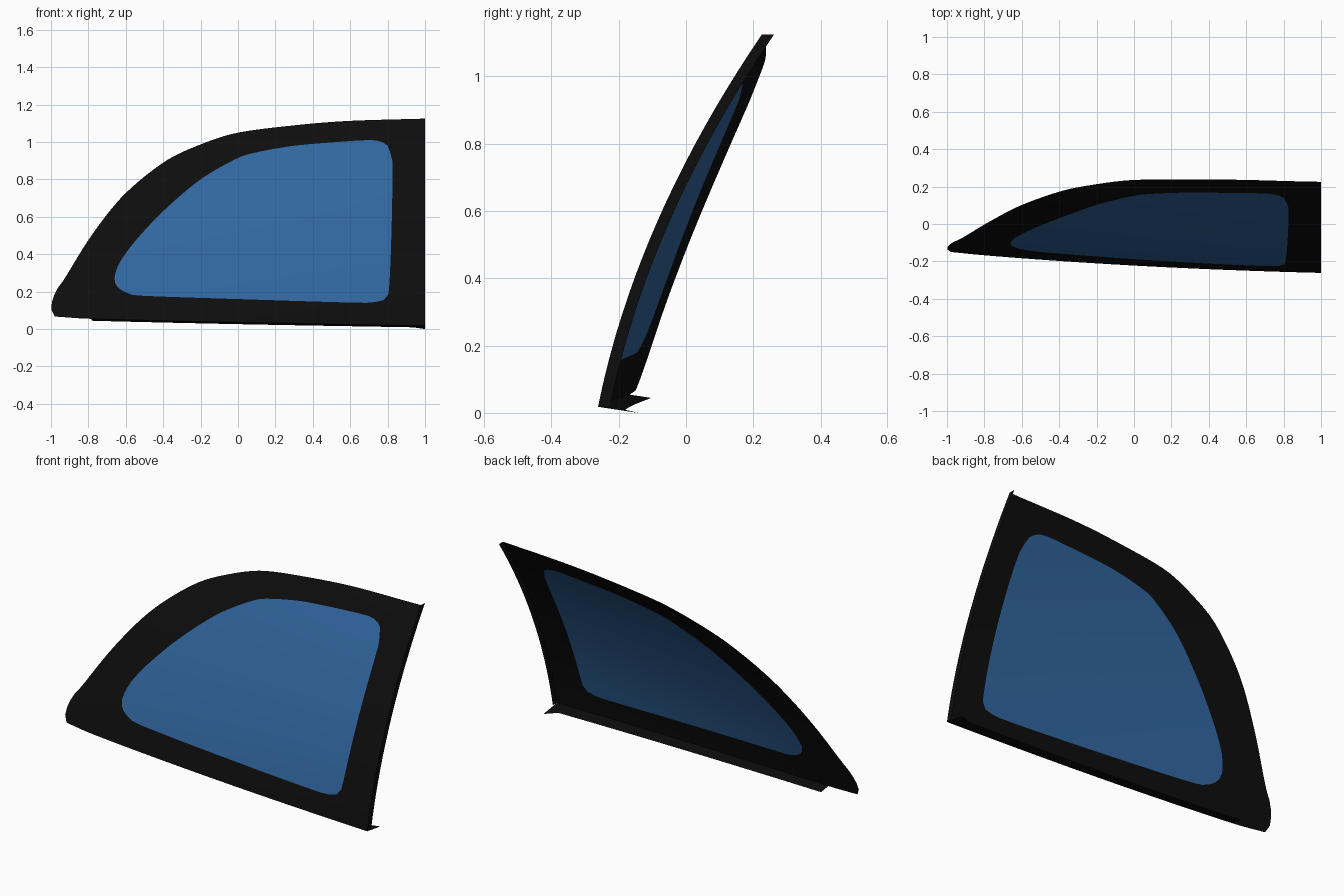
import bpy
from mathutils import Vector

if "Cube" in bpy.data.objects:
    bpy.data.objects.remove(bpy.data.objects["Cube"])


def material(name, color):
    m = bpy.data.materials.new(name)
    m.diffuse_color = (*color, 1)
    m.use_nodes = True
    m.node_tree.nodes["Principled BSDF"].inputs["Base Color"].default_value = m.diffuse_color
    return m


BLACK = material("black_trim", (0.004, 0.004, 0.004))
BLUE = material("blue_glass", (0.03, 0.13, 0.34))


def depth(x, z):
    """y of the doubly curved, leaning panel."""
    lean = -0.265 + 0.193 * z + 0.216 * z * z
    wrap = 0.034 - 0.0475 * x + 0.0135 * x * x
    return lean + wrap * (1 + 1.35 * z - 0.6 * z * z)


def on_panel(p):
    return Vector((p[0], depth(p[0], p[1]), p[1]))


def curve(points, n):
    """n points evenly spaced along a smooth curve, last point left out."""
    P = [Vector(p) for p in points]
    P = [2 * P[0] - P[1]] + P + [2 * P[-1] - P[-2]]
    fine = []
    for a, b, c, d in zip(P, P[1:], P[2:], P[3:]):
        m0, m1 = (c - a) / 2, (d - b) / 2
        L = (c - b).length
        m0 = m0.normalized() * min(m0.length, L)
        m1 = m1.normalized() * min(m1.length, L)
        for i in range(16):
            t = i / 16
            fine.append(b * (2*t**3 - 3*t*t + 1) + m0 * (t**3 - 2*t*t + t)
                        + c * (3*t*t - 2*t**3) + m1 * (t**3 - t*t))
    fine.append(P[-2])
    dist = [0]
    for a, b in zip(fine, fine[1:]):
        dist.append(dist[-1] + (b - a).length)
    out, j = [], 0
    for i in range(n):
        s = dist[-1] * i / n
        while dist[j + 1] < s:
            j += 1
        out.append(fine[j].lerp(fine[j + 1], (s - dist[j]) / (dist[j + 1] - dist[j])))
    return out


def loft(name, rows, mat, closed=False, cap=False):
    """Skin between rows of equal length."""
    n = len(rows[0])
    verts = [v for r in rows for v in r]
    faces = []
    for r in range(len(rows) - 1):
        for i in range(n if closed else n - 1):
            k = (i + 1) % n
            faces.append((r*n + i, r*n + k, (r+1)*n + k, (r+1)*n + i))
    if cap:
        verts.append(sum(rows[-1], Vector()) / n)
        c, s = len(verts) - 1, (len(rows) - 1) * n
        verts[c] = on_panel((verts[c].x, verts[c].z))
        faces += [(s + i, s + (i + 1) % n, c) for i in range(n)]
    me = bpy.data.meshes.new(name)
    me.from_pydata(verts, [], faces)
    me.materials.append(mat)
    me.shade_smooth()
    ob = bpy.data.objects.new(name, me)
    bpy.context.collection.objects.link(ob)
    return ob


# Outlines in (x, z): bottom, rear edge, arched top
COUNTS = (30, 20, 60)
outer_parts = (
    [(-.98, .067), (-.8, .055), (0, .036), (1, .018)],
    [(1, .018), (1, .55), (1, 1.125)],
    [(1, 1.125), (.6, 1.113), (.33, 1.092), (0, 1.05), (-.2, .987), (-.39, .896),
     (-.607, .72), (-.78, .505), (-.93, .265), (-.975, .2), (-1, .115), (-.98, .067)],
)
inner_parts = (
    [(-.61, .2), (-.55, .18), (0, .16), (.7, .14), (.78, .155)],
    [(.78, .155), (.805, .19), (.82, .5), (.825, .9), (.8, .98)],
    [(.8, .98), (.77, 1.0), (.72, 1.01), (.6, 1.005), (.3, .98), (.1, .945), (0, .915),
     (-.2, .8), (-.4, .63), (-.55, .47), (-.63, .36), (-.66, .28), (-.65, .23), (-.61, .2)],
)
outer = [p for part, n in zip(outer_parts, COUNTS) for p in curve(part, n)]
inner = [p for part, n in zip(inner_parts, COUNTS) for p in curve(part, n)]

# Black frame around the glass
loft("window_frame", [[on_panel(a.lerp(b, t / 4)) for a, b in zip(outer, inner)]
                      for t in range(5)], BLACK, closed=True)

# Blue glass, filled with shrinking rings
centre = Vector((0.2, 0.52))
loft("window_glass", [[on_panel(p.lerp(centre, t / 8)) for p in inner]
                      for t in range(8)], BLUE, closed=True, cap=True)

# Shallow return along the rear edge
edge = [on_panel(p) for p in outer[COUNTS[0]:COUNTS[0] + COUNTS[1] + 1]]
loft("rear_edge_return", [edge, [v + Vector((0, .036, 0)) for v in edge]], BLACK)

# Deeper lip under the bottom edge, with a pointed end at the rear corner
base = [on_panel(p) for p in outer[3:COUNTS[0] + 1]]
lip = []
for v in base:
    d = .072 + .008 * v.x
    lip.append(v + Vector((0, d, -.010)))
lip[-1] = base[-1] + Vector((0, .12, -.018))
loft("bottom_lip", [base, lip], BLACK)
